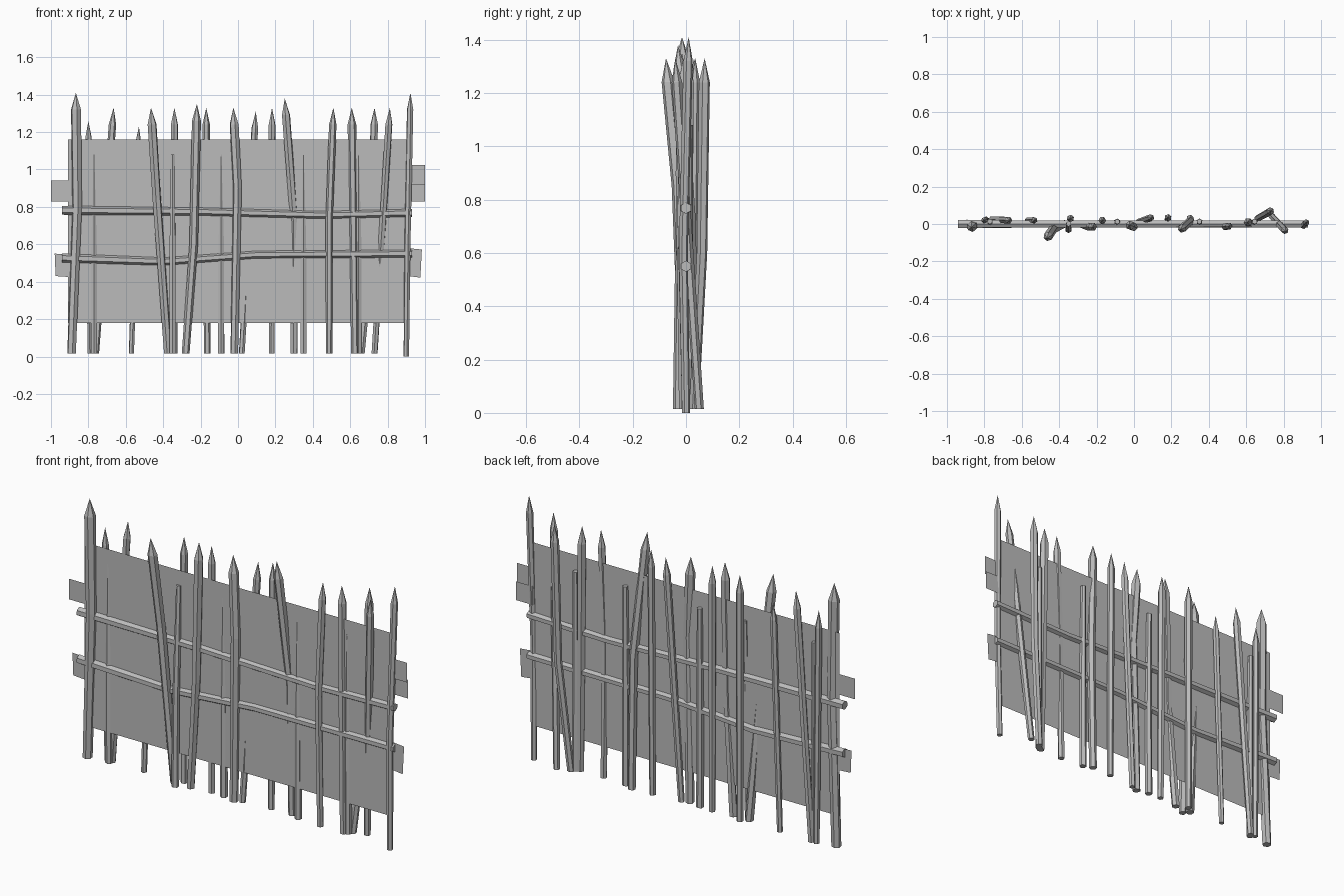
import bpy, bmesh, math
from mathutils import Vector

cube = bpy.data.objects.get("Cube")
if cube:
    bpy.data.objects.remove(cube, do_unlink=True)

GREY = (0.5, 0.5, 0.5, 1)
wood = bpy.data.materials.new("grey_wood")
wood.use_nodes = True
wood.diffuse_color = GREY
wood.node_tree.nodes["Principled BSDF"].inputs["Base Color"].default_value = GREY


def finish(name, bm):
    bmesh.ops.recalc_face_normals(bm, faces=bm.faces)
    mesh = bpy.data.meshes.new(name)
    bm.to_mesh(mesh)
    bm.free()
    mesh.materials.append(wood)
    obj = bpy.data.objects.new(name, mesh)
    bpy.context.collection.objects.link(obj)
    return obj


def pole(name, points, radii, side, other, sides=6, turn=0.0):
    """Skin rings along a path; a zero radius closes to a point."""
    bm = bmesh.new()
    rings = []
    for point, radius in zip(points, radii):
        ring = []
        for i in range(sides if radius else 1):
            angle = math.tau * i / sides + turn
            offset = (side * math.cos(angle) + other * math.sin(angle)) * radius
            ring.append(bm.verts.new(Vector(point) + offset))
        rings.append(ring)
    bm.faces.new(rings[0])
    for low, high in zip(rings, rings[1:]):
        for i in range(sides):
            j = (i + 1) % sides
            if len(high) == 1:
                bm.faces.new((low[i], low[j], high[0]))
            else:
                bm.faces.new((low[i], low[j], high[j], high[i]))
    if len(rings[-1]) > 1:
        bm.faces.new(rings[-1])
    return finish(name, bm)


X, Y, Z = Vector((1, 0, 0)), Vector((0, 1, 0)), Vector((0, 0, 1))
count = 0


def stake(foot, knee, tip, thick=0.022, floor=0.015):
    """Sharpened stake: foot is (x, y), knee and tip are (x, y, z)."""
    global count
    count += 1
    foot, knee, tip = Vector((*foot, floor)), Vector(knee), Vector(tip)
    neck = tip + (knee - tip).normalized() * 0.09
    pole(f"stake_{count}", (foot, knee, neck, tip),
         (thick * 0.9, thick, thick * 1.05, 0), X, Y, turn=count * 0.7)


def straight_stake(foot, tip, thick=0.02):
    middle = [(a + b) / 2 for a, b in zip((*foot, 0), tip)]
    stake(foot, middle, tip, thick)


def slab(name, left, right, low, high, tilt=0.0, y=0.0):
    """Paper-thin upright sheet."""
    bm = bmesh.new()
    bm.faces.new([bm.verts.new(p) for p in (
        (left + tilt, y, low), (right, y, low - tilt),
        (right + tilt, y, high - tilt), (left, y, high))])
    finish(name, bm)


# Woven sheet and the loose flaps at its ends
slab("woven_panel", -0.91, 0.91, 0.18, 1.16)
slab("left_upper_flap", -1.0, -0.9, 0.83, 0.94)
slab("left_lower_flap", -0.98, -0.9, 0.43, 0.55, tilt=0.005)
slab("right_top_flap", 0.9, 1.0, 0.92, 1.025)
slab("right_upper_flap", 0.9, 1.0, 0.83, 0.93, y=0.01)
slab("right_lower_flap", 0.9, 0.975, 0.43, 0.58, tilt=0.008)

# Bent stakes that stand mostly proud of the front
stake((-0.89, 0), (-0.86, -0.01, 0.8), (-0.867, -0.015, 1.41), 0.027)
stake((-0.375, 0), (-0.435, -0.03, 0.85), (-0.465, -0.075, 1.33), 0.024)
stake((-0.28, 0), (-0.237, -0.015, 0.6), (-0.22, -0.015, 1.35), 0.023)
stake((-0.02, -0.005), (-0.003, -0.015, 0.9), (-0.025, -0.005, 1.33), 0.024)
stake((0.30, 0.03), (0.30, 0.015, 0.72), (0.25, -0.03, 1.38))
stake((0.487, 0), (0.487, -0.015, 0.72), (0.51, -0.01, 1.33), 0.019)
stake((0.90, 0), (0.906, -0.01, 0.6), (0.922, 0.01, 1.41), 0.017, floor=0)

# Straighter stakes that stand mostly behind the sheet
straight_stake((-0.79, 0.025), (-0.80, 0.02, 1.26), 0.017)
straight_stake((-0.76, 0.025), (-0.665, 0.02, 1.33), 0.019)
straight_stake((-0.57, 0.02), (-0.53, 0.02, 1.23), 0.016)
straight_stake((-0.34, 0.03), (-0.34, 0.03, 1.33), 0.019)
straight_stake((-0.165, 0.015), (-0.17, 0.02, 1.33), 0.019)
straight_stake((0.02, 0.01), (0.095, 0.035, 1.31), 0.018)
straight_stake((0.18, 0.025), (0.182, 0.035, 1.33), 0.018)
straight_stake((0.625, 0), (0.608, 0.01, 1.33), 0.022)
stake((0.66, 0.03), (0.715, 0.06, 0.6), (0.73, 0.07, 1.33), 0.02)
straight_stake((0.73, 0.05), (0.812, -0.04, 1.33), 0.019)

# Short flat-topped stakes
for i, x in enumerate((-0.77, -0.35, -0.09, 0.35, 0.645)):
    y = -0.03 if i == 1 else 0.01
    pole(f"short_stake_{i + 1}", ((x, y, 0.015), (x, y * 0.8, 0.5), (x, y * 0.3 + 0.01, 1.08)),
         (0.019, 0.018, 0.014), X, Y, turn=0.5)

# Two crooked horizontal rails
upper = ((-0.94, 0.782), (-0.2, 0.775), (0.45, 0.757), (0.93, 0.768))
lower = ((-0.94, 0.527), (-0.4, 0.508), (0.1, 0.545), (0.93, 0.55))
for name, path in (("upper_rail", upper), ("lower_rail", lower)):
    pole(name, [(x, 0, z) for x, z in path], (0.024, 0.021, 0.02, 0.021), Y, Z, turn=0.5)
